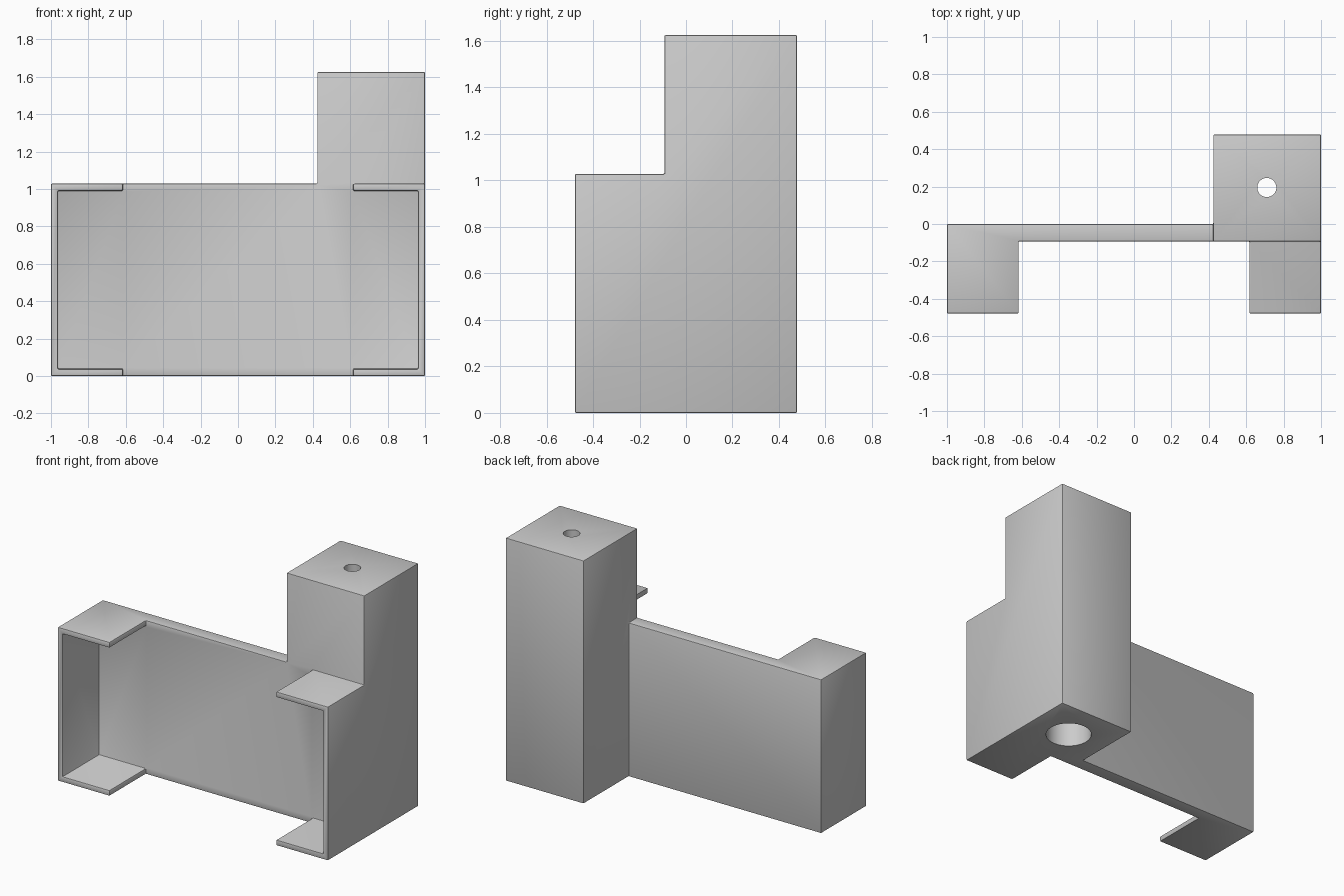
import bpy
import bmesh
import math

cube = bpy.data.objects.get("Cube")
if cube:
    bpy.data.objects.remove(cube, do_unlink=True)

grey = bpy.data.materials.new("plain grey")
grey.use_nodes = True
colour = (0.6, 0.6, 0.6, 1)
grey.diffuse_color = colour
grey.node_tree.nodes["Principled BSDF"].inputs["Base Color"].default_value = colour


def finish(name, bm):
    mesh = bpy.data.meshes.new(name)
    bm.to_mesh(mesh)
    bm.free()
    mesh.materials.append(grey)
    obj = bpy.data.objects.new(name, mesh)
    bpy.context.collection.objects.link(obj)
    return obj


def box(name, low, high):
    bm = bmesh.new()
    bmesh.ops.create_cube(bm, size=1)
    for v in bm.verts:
        v.co = [high[i] if v.co[i] > 0 else low[i] for i in range(3)]
    return finish(name, bm)


def cylinder(name, x, y, radius, low, high):
    bm = bmesh.new()
    bmesh.ops.create_cone(bm, cap_ends=True, segments=48, radius1=radius,
                          radius2=radius, depth=high - low)
    bmesh.ops.translate(bm, verts=bm.verts, vec=(x, y, (low + high) / 2))
    return finish(name, bm)


def apply(obj, kind, **settings):
    mod = obj.modifiers.new(kind.lower(), kind)
    for key, value in settings.items():
        setattr(mod, key, value)
    bpy.ops.object.select_all(action="DESELECT")
    bpy.context.view_layer.objects.active = obj
    obj.select_set(True)
    bpy.ops.object.modifier_apply(modifier=mod.name)


def combine(obj, tool, operation):
    tool.hide_render = True
    apply(obj, "BOOLEAN", object=tool, operation=operation, solver="EXACT")
    bpy.data.objects.remove(tool, do_unlink=True)


# Holder: back plate, side walls and corner flanges from one block
front, back, plate_front = -0.478, 0.478, -0.093
height, top = 1.028, 1.625
bracket = box("wall_bracket", (-1, front, 0), (1, 0, height))
combine(bracket, box("cavity", (-0.963, -1, 0.037), (0.963, plate_front, height - 0.037)), "DIFFERENCE")
combine(bracket, box("flange_gap", (-0.617, -1, -1), (0.617, plate_front, 2)), "DIFFERENCE")

# Tall mounting column behind the left end
combine(bracket, box("column", (0.424, plate_front, 0), (1, back, top)), "UNION")

# Merge flat faces and soften the edges
apply(bracket, "DECIMATE", decimate_type="DISSOLVE", angle_limit=math.radians(1))
apply(bracket, "BEVEL", width=0.006, segments=2, limit_method="ANGLE",
      angle_limit=math.radians(40))

# Screw hole from the top and wide access bore from below
combine(bracket, cylinder("access_bore", 0.71, 0.195, 0.145, -0.2, 1.4), "DIFFERENCE")
combine(bracket, cylinder("screw_hole", 0.71, 0.195, 0.051, 1.2, 1.8), "DIFFERENCE")

bpy.ops.object.shade_smooth_by_angle(angle=math.radians(30))
